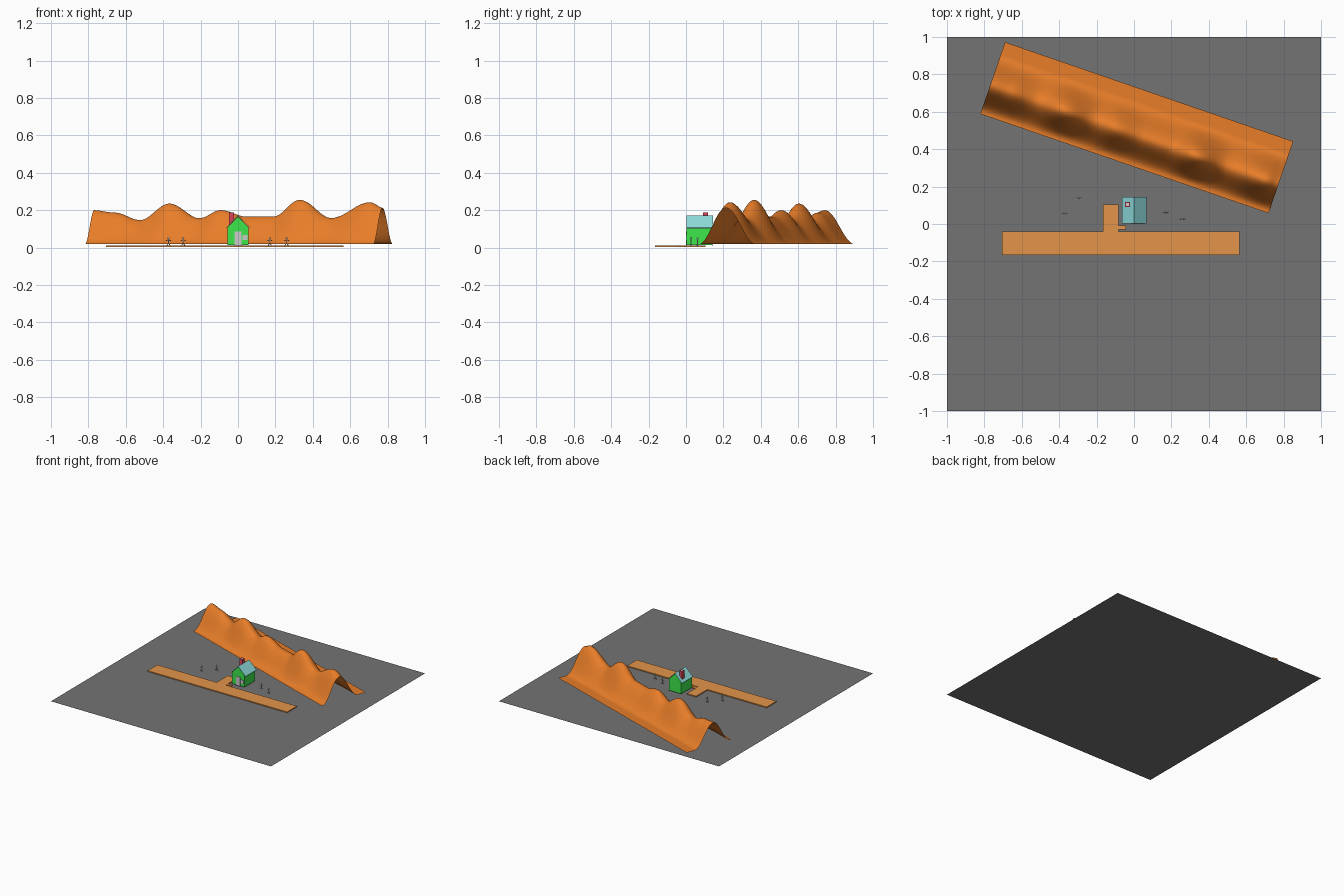
import bpy, bmesh, math
from mathutils import Vector, Matrix

if "Cube" in bpy.data.objects:
    bpy.data.objects.remove(bpy.data.objects["Cube"])


def mat(name, rgb):
    m = bpy.data.materials.new(name)
    m.diffuse_color = (*rgb, 1)
    m.use_nodes = True
    m.node_tree.nodes["Principled BSDF"].inputs["Base Color"].default_value = m.diffuse_color
    return m


ORANGE = mat("sand_orange", (0.8, 0.205, 0.022))
TAN = mat("road_tan", (0.77, 0.30, 0.07))
GREEN = mat("wall_green", (0.045, 0.8, 0.07))
TEAL = mat("roof_teal", (0.27, 0.72, 0.72))
RED = mat("chimney_red", (0.7, 0.06, 0.1))
DARK = mat("ground_grey", (0.175, 0.175, 0.175))


def make(name, verts, faces, material=None):
    me = bpy.data.meshes.new(name)
    me.from_pydata(verts, [], faces)
    bm = bmesh.new()
    bm.from_mesh(me)
    bmesh.ops.recalc_face_normals(bm, faces=bm.faces)
    bm.to_mesh(me)
    bm.free()
    ob = bpy.data.objects.new(name, me)
    bpy.context.collection.objects.link(ob)
    if material:
        me.materials.append(material)
    return ob


def box(name, x0, x1, y0, y1, z0, z1, material=None):
    v = [(x, y, z) for x in (x0, x1) for y in (y0, y1) for z in (z0, z1)]
    f = [(0, 1, 3, 2), (4, 6, 7, 5), (0, 4, 5, 1), (2, 3, 7, 6), (0, 2, 6, 4), (1, 5, 7, 3)]
    return make(name, v, f, material)


def prism(name, bottom, top, material):
    # closed solid between two matching outlines
    n = len(bottom)
    f = [tuple(range(n)), tuple(range(n, 2 * n))]
    f += [(i, (i + 1) % n, n + (i + 1) % n, n + i) for i in range(n)]
    return make(name, bottom + top, f, material)


def extrude_y(name, profile, y0, y1, material):
    return prism(name, [(x, y0, z) for x, z in profile], [(x, y1, z) for x, z in profile], material)


# ground sheet
make("ground", [(-1, -1, 0), (1, -1, 0), (1, 1, 0), (-1, 1, 0)], [(0, 1, 2, 3)], DARK)

# road with driveway and footpath, one thin slab
road = [(-.705, -.166), (.563, -.166), (.563, -.04), (-.083, -.04), (-.083, -.03), (-.043, -.03),
        (-.043, -.007), (-.083, -.007), (-.083, .105), (-.166, .105), (-.166, -.04), (-.705, -.04)]
prism("road", [(x, y, .004) for x, y in road], [(x, y, .012) for x, y in road], TAN)

# mountain range: open-ended sheet with a bell section and uneven ridge
RIDGE = [(-.82, .20), (-.70, .187), (-.555, .147), (-.39, .235), (-.22, .157), (-.10, .20),
         (.05, .165), (.20, .166), (.347, .255), (.525, .158), (.745, .242), (.82, .212)]


def ridge_height(u):
    for (a, ha), (b, hb) in zip(RIDGE, RIDGE[1:]):
        if u <= b:
            t = (u - a) / (b - a)
            return ha + (hb - ha) * (0.5 - 0.5 * math.cos(math.pi * t))
    return RIDGE[-1][1]


NU, NV, BASE = 120, 40, .018
verts = []
for i in range(NU + 1):
    u = -.815 + 1.63 * i / NU
    h = ridge_height(u) - BASE
    for j in range(NV + 1):
        v = -.203 + .406 * j / NV
        d = min(1, abs(v + .04) / (.152 if v < -.04 else .17))
        verts.append((u, v, BASE + h * (0.5 + 0.5 * math.cos(math.pi * d))))
W = NV + 1
faces = [(i * W + j, (i + 1) * W + j, (i + 1) * W + j + 1, i * W + j + 1)
         for i in range(NU) for j in range(NV)]
mountains = make("mountain_range", verts, faces, ORANGE)
mountains.data.shade_smooth()
mountains.data.transform(Matrix.Translation((.015, .515, 0)) @ Matrix.Rotation(math.radians(-19), 4, 'Z'))

# house walls, roof, chimney, door and window
extrude_y("house_walls", [(-.056, .015), (.056, .015), (.056, .11), (0, .166), (-.056, .11)], .004, .142, GREEN)
extrude_y("house_roof", [(-.065, .103), (0, .168), (.067, .103), (.067, .106), (0, .172), (-.065, .106)],
          0.003, .145, TEAL)
box("front_door", -.02, .018, .001, .005, .012, .085)
box("front_window", .024, .05, .001, .005, .04, .068)
cx, cy = -.035, .104
for k, (x0, x1, y0, y1) in enumerate([(-.013, -.008, -.014, .014), (.008, .013, -.014, .014),
                                      (-.008, .008, -.014, -.009), (-.008, .008, .009, .014)]):
    box(f"chimney_side_{k}", cx + x0, cx + x1, cy + y0, cy + y1, .12, .188, RED)
box("chimney_flue", cx - .008, cx + .008, cy - .009, cy + .009, .12, .187)


# stick figures
def stick_figure(name, x, y):
    bm = bmesh.new()
    bmesh.ops.create_uvsphere(bm, u_segments=10, v_segments=6, radius=.006,
                              matrix=Matrix.Translation((0, 0, .05)))
    limbs = [((0, 0, .026), (0, 0, .046))]
    for s in (-1, 1):
        limbs += [((0, 0, .026), (s * .009, 0, .010)), ((0, 0, .041), (s * .015, 0, .036))]
    for a, b in limbs:
        a, b = Vector(a), Vector(b)
        m = Matrix.Translation((a + b) / 2) @ (b - a).to_track_quat('Z', 'Y').to_matrix().to_4x4()
        bmesh.ops.create_cone(bm, cap_ends=True, segments=6, radius1=.0022, radius2=.0022,
                              depth=(b - a).length, matrix=m)
    me = bpy.data.meshes.new(name)
    bm.to_mesh(me)
    bm.free()
    ob = bpy.data.objects.new(name, me)
    ob.location = (x, y, 0)
    bpy.context.collection.objects.link(ob)


for k, (x, y) in enumerate([(-.372, .058), (-.293, .14), (.17, .062), (.26, .027)]):
    stick_figure(f"figure_{k}", x, y)
